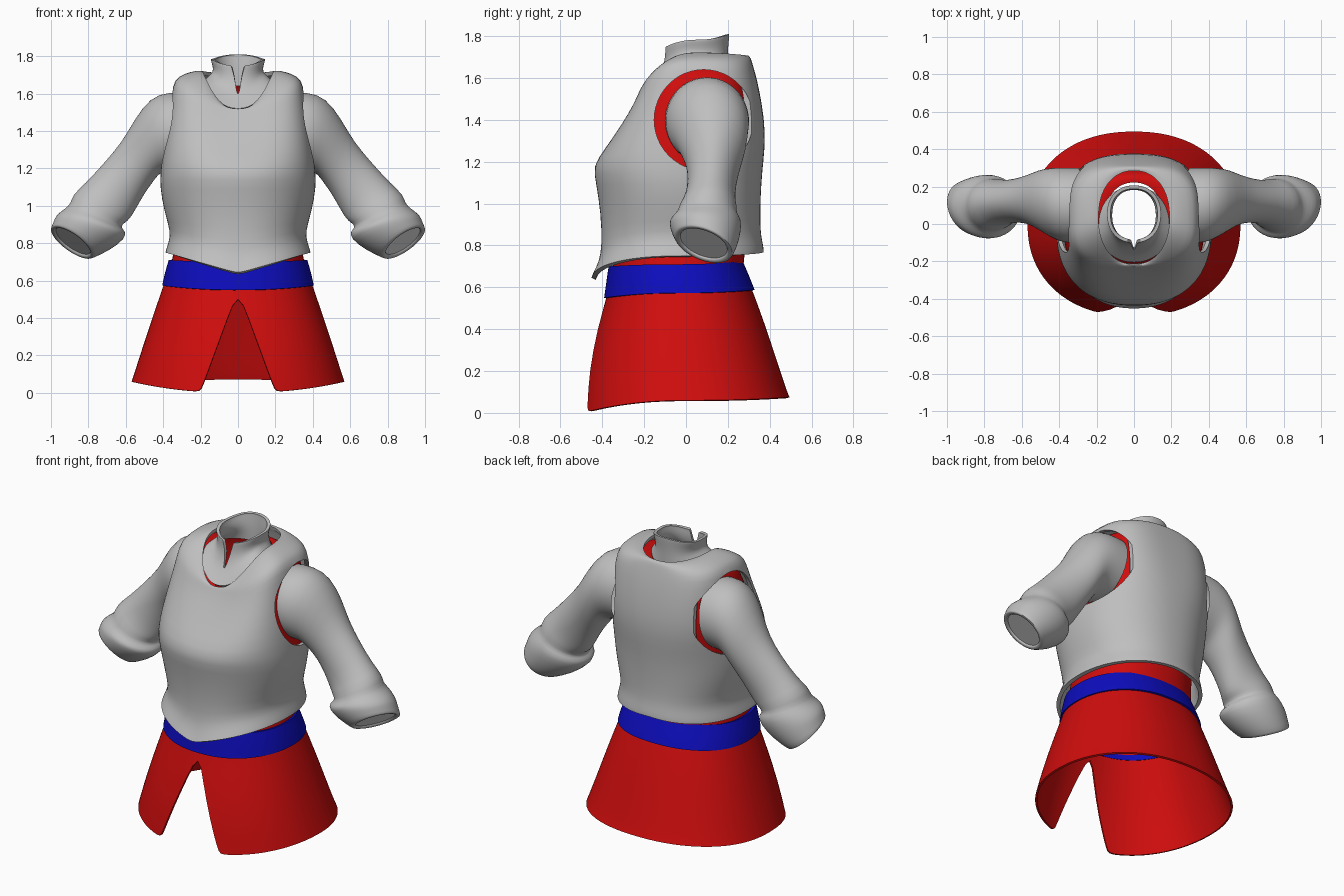
import bpy, bmesh, math
from mathutils import Vector

if "Cube" in bpy.data.objects:
    bpy.data.objects.remove(bpy.data.objects["Cube"], do_unlink=True)


def material(name, rgb):
    mat = bpy.data.materials.new(name)
    mat.use_nodes = True
    mat.diffuse_color = (*rgb, 1)
    mat.node_tree.nodes["Principled BSDF"].inputs["Base Color"].default_value = (*rgb, 1)
    return mat


grey = material("grey cloth", (0.52, 0.52, 0.52))
red = material("red cloth", (0.63, 0.004, 0.004))
blue = material("blue sash", (0.004, 0.004, 0.52))
white = material("white lining", (0.9, 0.9, 0.9))

SEGMENTS = 56


def ring(z_front, z_side, z_back, half_width, y_front, y_back, square=2.2, gap=0.0, dip=2.2):
    """Horizontal superellipse whose height differs at front, side and back."""
    points = []
    centre, depth = (y_front + y_back) / 2, (y_back - y_front) / 2
    for i in range(SEGMENTS + 1):
        t = -math.pi / 2 + gap + (2 * math.pi - 2 * gap) * i / SEGMENTS
        c, s = math.cos(t), math.sin(t)
        u = abs(c) ** (2 / square)
        v = abs(s) ** (2 / square)
        z_end = z_front if s < 0 else z_back
        z = z_side + (z_end - z_side) * (1 - u ** dip)
        points.append(Vector((math.copysign(u, c) * half_width,
                              centre + math.copysign(v, s) * depth, z)))
    return points


def select(obj):
    bpy.ops.object.select_all(action="DESELECT")
    obj.select_set(True)
    bpy.context.view_layer.objects.active = obj


def loft(name, rings, mat, thickness=0.0, smooth=1, fix_normals=False):
    """Skin a stack of rings; seams that touch are welded, gaps stay open."""
    bm = bmesh.new()
    rows = [[bm.verts.new(p) for p in points] for points in rings]
    for low, high in zip(rows, rows[1:]):
        for j in range(len(low) - 1):
            bm.faces.new((low[j], low[j + 1], high[j + 1], high[j]))
    bmesh.ops.remove_doubles(bm, verts=bm.verts[:], dist=0.0004)
    if fix_normals:
        bmesh.ops.recalc_face_normals(bm, faces=bm.faces[:])
    mesh = bpy.data.meshes.new(name)
    bm.to_mesh(mesh)
    bm.free()
    obj = bpy.data.objects.new(name, mesh)
    bpy.context.collection.objects.link(obj)
    mesh.materials.append(mat)
    if smooth:
        obj.modifiers.new("Smooth", "SUBSURF").levels = smooth
        obj.modifiers["Smooth"].render_levels = smooth
    if thickness:
        solid = obj.modifiers.new("Thickness", "SOLIDIFY")
        solid.thickness = thickness
        solid.offset = -1
    return obj


def finish(obj, angle=50):
    """Apply the modifiers and shade smoothly with sharp rims."""
    select(obj)
    for mod in list(obj.modifiers):
        bpy.ops.object.modifier_apply(modifier=mod.name)
    bpy.ops.object.shade_smooth_by_angle(angle=math.radians(angle))


# Skirt, split at the front
finish(loft("skirt", [
    ring(0.0, 0.06, 0.075, 0.57, -0.495, 0.495, gap=0.33),
    ring(0.03, 0.09, 0.105, 0.56, -0.492, 0.482, gap=0.31),
    ring(0.2, 0.23, 0.25, 0.515, -0.472, 0.435, gap=0.22),
    ring(0.4, 0.42, 0.43, 0.453, -0.425, 0.375, gap=0.1),
    ring(0.55, 0.57, 0.58, 0.4, -0.38, 0.32),
    ring(0.62, 0.63, 0.64, 0.38, -0.365, 0.295)], red, 0.012))

# Sash around the waist
finish(loft("waist_sash", [
    ring(0.55, 0.573, 0.588, 0.406, -0.392, 0.328),
    ring(0.56, 0.583, 0.598, 0.404, -0.39, 0.325),
    ring(0.62, 0.64, 0.655, 0.392, -0.382, 0.302),
    ring(0.69, 0.7, 0.715, 0.374, -0.372, 0.276),
    ring(0.7, 0.71, 0.725, 0.371, -0.37, 0.272)], blue, 0.025))

# Breastplate: hem, chest and shoulders up to the neckline
breastplate = loft("breastplate", [
    ring(0.64, 0.75, 0.77, 0.388, -0.452, 0.372, dip=1),
    ring(0.655, 0.765, 0.785, 0.385, -0.445, 0.372, dip=1),
    ring(0.72, 0.81, 0.825, 0.37, -0.415, 0.364, dip=1),
    ring(0.8, 0.86, 0.87, 0.36, -0.402, 0.356, dip=1.4),
    ring(0.95, 0.97, 0.97, 0.395, -0.407, 0.355),
    ring(1.1, 1.1, 1.1, 0.418, -0.43, 0.36),
    ring(1.18, 1.18, 1.2, 0.415, -0.447, 0.37, square=2.3),
    ring(1.26, 1.32, 1.33, 0.4, -0.388, 0.382, square=2.6),
    ring(1.38, 1.48, 1.48, 0.372, -0.305, 0.363, square=2.9),
    ring(1.46, 1.6, 1.6, 0.355, -0.255, 0.338, square=3),
    ring(1.5, 1.678, 1.66, 0.34, -0.235, 0.32, square=3),
    ring(1.515, 1.705, 1.695, 0.29, -0.228, 0.31, square=2.7),
    ring(1.52, 1.725, 1.71, 0.22, -0.222, 0.3, square=2.3),
    ring(1.51, 1.72, 1.705, 0.19, -0.215, 0.285)], grey, 0.022)

# Cut the two armholes
cutters = []
for side in (-1, 1):
    bpy.ops.mesh.primitive_cylinder_add(vertices=48, radius=1, depth=1,
                                        location=(side * 0.67, 0.085, 1.4),
                                        rotation=(0, math.pi / 2, 0))
    cutter = bpy.context.object
    cutter.name = "armhole_cutter"
    cutter.scale = (0.24, 0.237, 0.8)
    cutter.hide_render = True
    cut = breastplate.modifiers.new("Armhole", "BOOLEAN")
    cut.operation = "DIFFERENCE"
    cut.solver = "EXACT"
    cut.object = cutter
    cutters.append(cutter)
finish(breastplate, 40)
for cutter in cutters:
    bpy.data.objects.remove(cutter, do_unlink=True)

# Red waistcoat beneath the breastplate
finish(loft("waistcoat", [
    ring(0.64, 0.65, 0.66, 0.365, -0.35, 0.275),
    ring(0.74, 0.75, 0.76, 0.345, -0.35, 0.275),
    ring(0.85, 0.87, 0.88, 0.322, -0.35, 0.31),
    ring(1.1, 1.1, 1.1, 0.378, -0.38, 0.32),
    ring(1.18, 1.18, 1.2, 0.376, -0.385, 0.33, square=2.3),
    ring(1.24, 1.32, 1.33, 0.365, -0.34, 0.34, square=2.6),
    ring(1.36, 1.48, 1.48, 0.338, -0.26, 0.323, square=2.9),
    ring(1.43, 1.58, 1.57, 0.32, -0.215, 0.3, square=3),
    ring(1.46, 1.645, 1.63, 0.29, -0.195, 0.28, square=2.8),
    ring(1.48, 1.67, 1.665, 0.21, -0.18, 0.25),
    ring(1.48, 1.66, 1.66, 0.155, -0.165, 0.222)], red))

# Shirt collar with a notch at the throat
finish(loft("shirt_collar", [
    ring(1.52, 1.665, 1.64, 0.188, -0.205, 0.2),
    ring(1.58, 1.695, 1.68, 0.155, -0.15, 0.2),
    ring(1.63, 1.715, 1.72, 0.135, -0.118, 0.2, gap=0.06),
    ring(1.69, 1.74, 1.765, 0.133, -0.1, 0.203, gap=0.12),
    ring(1.74, 1.775, 1.805, 0.145, -0.102, 0.207, gap=0.21),
    ring(1.748, 1.783, 1.81, 0.144, -0.1, 0.206, gap=0.22)], grey, 0.018))


# Sleeves: rings spanned between an upper and a lower outline point
def sleeve_ring(upper, lower, y, y_radius, tilt=0.0, scale=1.0, back=0.0):
    top = Vector((upper[0], y, upper[1]))
    bottom = Vector((lower[0], y, lower[1]))
    axis = Vector((0.58, 0, -0.81))
    centre = (top + bottom) / 2 - axis * back
    across = (top - bottom) / 2 * scale
    depth = (Vector((0, y_radius, 0)) + axis * tilt) * scale
    angles = [2 * math.pi * i / 32 for i in range(33)]
    return [centre + across * math.cos(t) + depth * math.sin(t) for t in angles]


def mirror(obj):
    obj.modifiers.new("Mirror", "MIRROR").use_mirror_merge = False
    finish(obj, 60)


cuff = ((1.0, 0.885), (0.775, 0.722), 0.085, 0.14, 0.05)
mirror(loft("sleeves", [
    sleeve_ring((0.27, 1.6), (0.33, 1.19), 0.1, 0.2),
    sleeve_ring((0.37, 1.61), (0.39, 1.185), 0.1, 0.203),
    sleeve_ring((0.47, 1.58), (0.425, 1.17), 0.115, 0.185),
    sleeve_ring((0.555, 1.46), (0.46, 1.12), 0.13, 0.16),
    sleeve_ring((0.62, 1.34), (0.5, 1.065), 0.133, 0.13),
    sleeve_ring((0.72, 1.225), (0.545, 0.985), 0.125, 0.115),
    sleeve_ring((0.82, 1.115), (0.58, 0.925), 0.115, 0.118),
    sleeve_ring((0.885, 1.06), (0.605, 0.91), 0.105, 0.14),
    sleeve_ring((0.895, 1.01), (0.63, 0.885), 0.1, 0.14),
    sleeve_ring((0.925, 0.985), (0.6, 0.865), 0.095, 0.17),
    sleeve_ring((0.975, 0.95), (0.6, 0.825), 0.092, 0.172, 0.02),
    sleeve_ring((0.985, 0.915), (0.68, 0.765), 0.088, 0.16, 0.04),
    sleeve_ring(*cuff),
    sleeve_ring(*cuff, scale=0.95),
    sleeve_ring(*cuff, scale=0.83),
    sleeve_ring(*cuff, scale=0.8, back=0.01),
    sleeve_ring(*cuff, scale=0.78, back=0.05)], grey, fix_normals=True))

# Pale lining closing each cuff
mirror(loft("cuff_lining", [
    sleeve_ring(*cuff, scale=0.82, back=0.012),
    sleeve_ring(*cuff, scale=0.4, back=0.012),
    sleeve_ring(*cuff, scale=0.0, back=0.012)], white, smooth=0))
